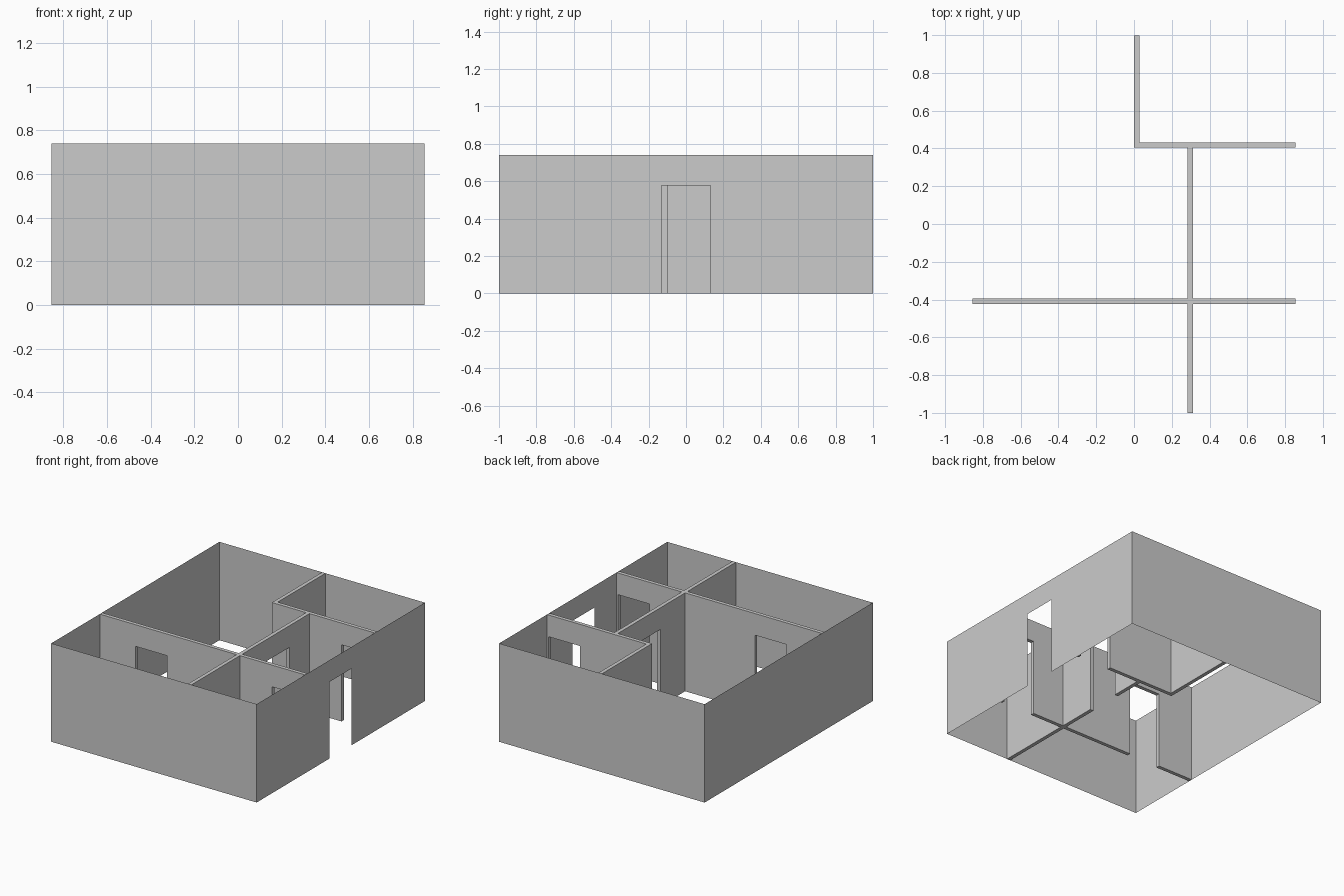
import bpy, bmesh
from mathutils import Vector

if "Cube" in bpy.data.objects:
    bpy.data.objects.remove(bpy.data.objects["Cube"])

H = 0.74       # wall height
DOOR_H = 0.577  # door opening height
X, Y = 0.855, 1.0


def wall(name, axis, start, end, at, thick=0.0, doors=()):
    """Wall along an axis, drawn as an outline with door notches, then extruded."""
    outline = [(start, 0)]
    for a, b in doors:
        outline += [(a, 0), (a, DOOR_H), (b, DOOR_H), (b, 0)]
    outline += [(end, 0), (end, H), (start, H)]
    bm = bmesh.new()
    place = (lambda u, z: (u, at, z)) if axis == 'x' else (lambda u, z: (at, u, z))
    face = bm.faces.new([bm.verts.new(place(u, z)) for u, z in outline])
    if thick:
        new = bmesh.ops.extrude_face_region(bm, geom=[face])['geom']
        push = Vector((0, thick, 0)) if axis == 'x' else Vector((thick, 0, 0))
        bmesh.ops.translate(bm, vec=push,
                            verts=[g for g in new if isinstance(g, bmesh.types.BMVert)])
        bmesh.ops.recalc_face_normals(bm, faces=bm.faces)
    else:
        # thin outer panels face away from the middle of the house
        face.normal_update()
        if face.normal.dot(face.calc_center_median()) < 0:
            face.normal_flip()
    mesh = bpy.data.meshes.new(name)
    bm.to_mesh(mesh)
    bm.free()
    bpy.context.collection.objects.link(bpy.data.objects.new(name, mesh))


# outer shell: paper-thin panels, entrance in the right one
front = -Y + 0.001
wall("outer_wall_front", 'x', -X, X, front)
wall("outer_wall_back", 'x', -X, X, Y)
wall("outer_wall_left", 'y', front, Y, -X)
wall("outer_wall_right", 'y', front, Y, X, doors=[(-0.132, 0.13)])

# inner partitions
T = 0.028
inner = X - 0.001
wall("partition_front", 'x', -inner, inner, -0.423, T,
     doors=[(-0.558, -0.296), (0.579, 0.841)])
wall("partition_back", 'x', 0.0, inner, 0.404, T, doors=[(0.579, 0.841)])
wall("partition_back_room_side", 'y', 0.432, Y - 0.001, 0.0, T)
wall("partition_hall", 'y', -0.395, 0.404, 0.284, T, doors=[(-0.10, 0.164)])
wall("partition_front_room_side", 'y', -Y, -0.423, 0.284, T)
